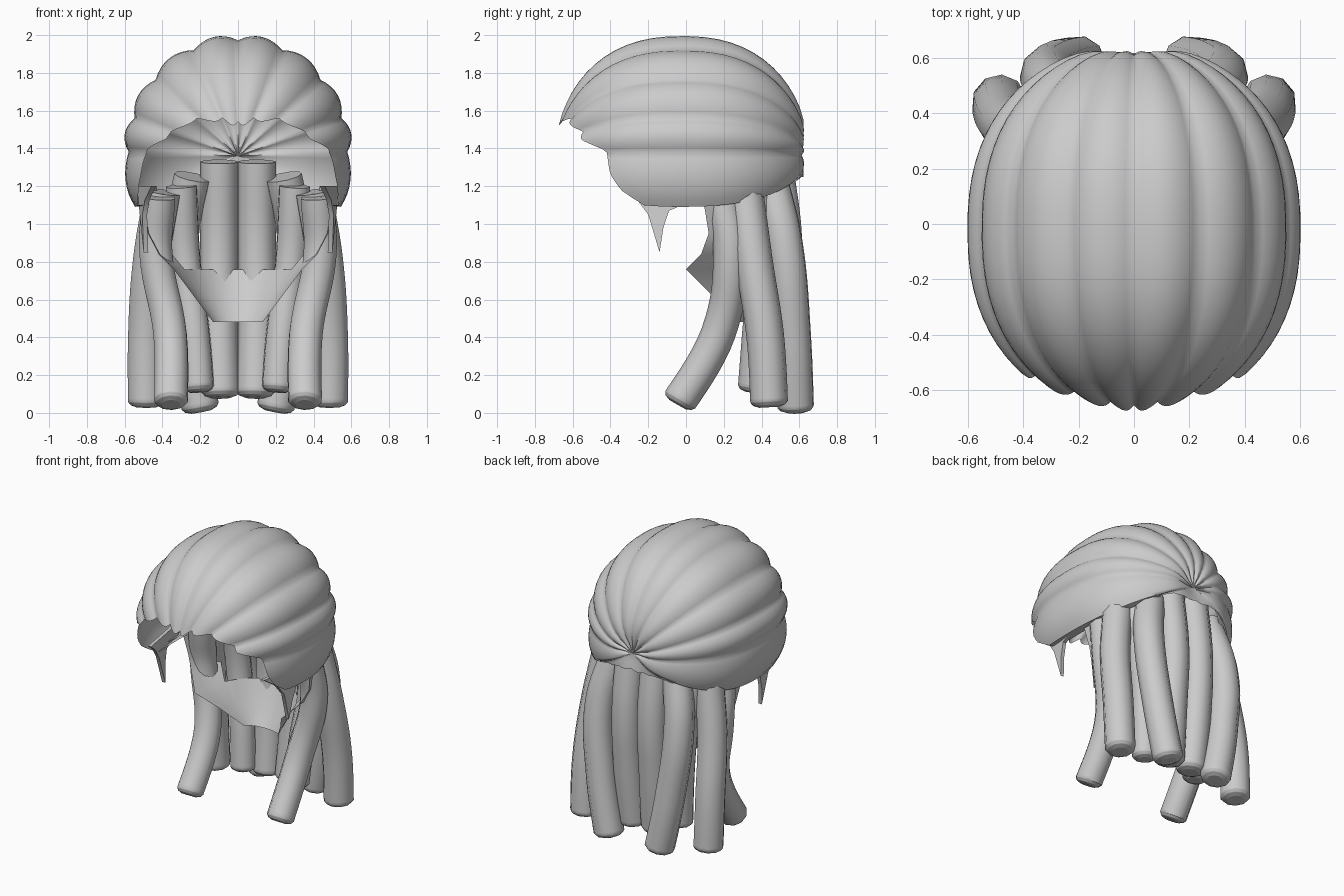
import bpy, bmesh, math
from mathutils import Vector

if "Cube" in bpy.data.objects:
    bpy.data.objects.remove(bpy.data.objects["Cube"])

hair = bpy.data.materials.new("hair_grey")
hair.diffuse_color = (0.6, 0.6, 0.6, 1)
hair.use_nodes = True
hair.node_tree.nodes["Principled BSDF"].inputs["Base Color"].default_value = hair.diffuse_color


def finish(name, bm, angle=40):
    me = bpy.data.meshes.new(name)
    bm.to_mesh(me)
    bm.free()
    ob = bpy.data.objects.new(name, me)
    bpy.context.collection.objects.link(ob)
    me.materials.append(hair)
    smooth(ob, angle)
    return ob


def smooth(ob, angle):
    bpy.ops.object.select_all(action='DESELECT')
    ob.select_set(True)
    bpy.context.view_layer.objects.active = ob
    bpy.ops.object.shade_smooth_by_angle(angle=math.radians(angle))


def lerp(table, v):
    for (a, p), (b, q) in zip(table, table[1:]):
        if v <= b:
            return p + (q - p) * max(0, (v - a) / (b - a))
    return table[-1][1]


# Gathered cap: puffy lobes fan out from a knot at the back to a scalloped rim
SEAMS = [-25, 2, 19, 41, 66, 90]
RIM = [(-90, 9), (-45, 13), (-30, 20), (-26, 32), (-25, 104), (-18, 115), (-10, 121),
       (4, 124), (12, 136), (25, 143), (49, 154), (66, 159), (90, 163)]
STEPS, RINGS = 8, 28


def cap_point(phi, s, t):
    puff = math.sin(math.pi * s) ** 0.9
    th = math.radians(lerp(RIM, phi) + 4 * puff * (phi > 0)) * t
    sn, cs = math.sin(th), math.cos(th)
    r = 1 - 0.05 * (1 - puff) * min(1, 2.5 * sn)
    p = math.radians(phi)
    dimple = 0.05 * math.exp(-(th / 0.2) ** 2)
    return (0.61 * math.cos(p) * sn * r,
            -0.02 + 0.68 * math.copysign(abs(cs) ** 0.85, cs) * (0.97 + 0.02 * puff) - dimple,
            1.36 + 0.645 * math.sin(p) * sn * r)


bm = bmesh.new()
columns = [(phi, 0.3) for phi in (-90, -70, -55, -45, -36, -30, -26)]
for k, (a, b) in enumerate(zip(SEAMS, SEAMS[1:])):
    for i in range(STEPS):
        f = i / STEPS
        columns.append((a + (b - a) * f, 0.25 + 0.75 * f if k == 0 else f))
columns.append((90, 0))
grid = [[bm.verts.new(cap_point(phi, s, 0.002 + 0.998 * j / RINGS)) for j in range(RINGS + 1)]
        for phi, s in columns]
for c0, c1 in zip(grid, grid[1:]):
    for j in range(RINGS):
        bm.faces.new((c0[j], c0[j + 1], c1[j + 1], c1[j]))
# inward curl under the lower edge of the cap
low = grid[7]
curl = [bm.verts.new((v.co.x * 0.88, v.co.y * 0.97, v.co.z + 0.005)) for v in low]
for j in range(8, RINGS):
    bm.faces.new((low[j], low[j + 1], curl[j + 1], curl[j]))
# other half
geom = bm.verts[:] + bm.edges[:] + bm.faces[:]
new = bmesh.ops.duplicate(bm, geom=geom)["geom"]
for v in new:
    if isinstance(v, bmesh.types.BMVert):
        v.co.x = -v.co.x
bmesh.ops.reverse_faces(bm, faces=[f for f in new if isinstance(f, bmesh.types.BMFace)])
bmesh.ops.remove_doubles(bm, verts=bm.verts, dist=0.003)
bmesh.ops.recalc_face_normals(bm, faces=bm.faces)
bmesh.ops.delete(bm, geom=[v for v in bm.verts if not v.link_faces], context='VERTS')
finish("cap_hair", bm, 80)

# Pointed sideburns: (y, z) outline bent into a thin curved blade
BURN = [(-0.36, 1.2), (-0.26, 1.13), (-0.2, 1.05), (-0.14, 0.85),
        (-0.12, 0.98), (-0.09, 1.07), (-0.02, 1.1), (0.04, 1.1), (0.1, 1.2)]
for side, label in ((1, "right"), (-1, "left")):
    bm = bmesh.new()
    vs = [bm.verts.new((side * (0.5 + 0.03 * (z - 0.85) / 0.3 - 0.5 * max(0, -y - 0.15) ** 1.2), y, z))
          for y, z in BURN]
    f = bm.faces.new(vs)
    ext = bmesh.ops.extrude_face_region(bm, geom=[f])["geom"]
    for v in ext:
        if isinstance(v, bmesh.types.BMVert):
            v.co.x -= side * 0.025
    bmesh.ops.recalc_face_normals(bm, faces=bm.faces)
    finish("sideburn_" + label, bm)

# Nape hair: half rings (z, half width, front y, back y) closing in to the neck
NAPE = [(1.2, 0.52, 0.08, 0.52), (0.95, 0.475, 0.12, 0.52), (0.84, 0.42, 0.08, 0.5),
        (0.76, 0.34, 0.0, 0.46), (0.62, 0.235, 0.14, 0.4), (0.48, 0.13, 0.26, 0.31)]
N = 16
bm = bmesh.new()
rows = [[bm.verts.new((w * math.cos(math.pi * i / N),
                       yf + (yb - yf) * math.sin(math.pi * i / N), z)) for i in range(N + 1)]
        for z, w, yf, yb in NAPE]
for k, (r0, r1) in enumerate(zip(rows, rows[1:])):
    for i in range(N):
        if k >= 3 or i < 3 or i >= N - 3:
            bm.faces.new((r0[i], r0[i + 1], r1[i + 1], r1[i]))
bmesh.ops.recalc_face_normals(bm, faces=bm.faces)
bmesh.ops.delete(bm, geom=[v for v in bm.verts if not v.link_faces], context='VERTS')
finish("nape_hair", bm, 60)

# Hanging locks: name, radius, path from root to tip (right side, mirrored)
LOCKS = [
    ("front_lock", 0.092, [(0.42, 0.19, 1.14), (0.435, 0.235, 0.85), (0.36, 0.17, 0.42), (0.355, -0.03, 0.07)]),
    ("side_lock", 0.1, [(0.4, 0.31, 1.17), (0.46, 0.36, 0.8), (0.485, 0.42, 0.4), (0.485, 0.44, 0.06)]),
    ("back_lock", 0.1, [(0.24, 0.44, 1.25), (0.31, 0.52, 0.9), (0.27, 0.565, 0.4), (0.2, 0.58, 0.035)]),
    ("inner_lock", 0.085, [(0.3, 0.36, 1.2), (0.28, 0.41, 0.8), (0.23, 0.38, 0.4), (0.21, 0.36, 0.14)]),
    ("middle_lock", 0.1, [(0.1, 0.47, 1.33), (0.1, 0.52, 0.9), (0.1, 0.5, 0.5), (0.09, 0.46, 0.11)]),
]
for name, rad, path in LOCKS:
    for side, label in ((1, "right"), (-1, "left")):
        cu = bpy.data.curves.new(name, 'CURVE')
        cu.dimensions = '3D'
        cu.bevel_depth = rad
        cu.bevel_resolution = 3
        cu.resolution_u = 8
        cu.use_fill_caps = True
        pts = [Vector((side * x, y, z)) for x, y, z in path]
        tip = (pts[-1] - pts[-2]).normalized()
        end = pts[-1]
        pts += [end + tip * 0.018, end + tip * 0.03]
        radii = [1] * len(path) + [0.86, 0.55]
        sp = cu.splines.new('BEZIER')
        sp.bezier_points.add(len(pts) - 1)
        for bp, p, r in zip(sp.bezier_points, pts, radii):
            bp.co = p
            bp.handle_left_type = bp.handle_right_type = 'AUTO'
            bp.radius = r
        ob = bpy.data.objects.new(name + "_" + label, cu)
        bpy.context.collection.objects.link(ob)
        cu.materials.append(hair)
        bpy.ops.object.select_all(action='DESELECT')
        ob.select_set(True)
        bpy.context.view_layer.objects.active = ob
        bpy.ops.object.convert(target='MESH')
        smooth(bpy.context.view_layer.objects.active, 70)
